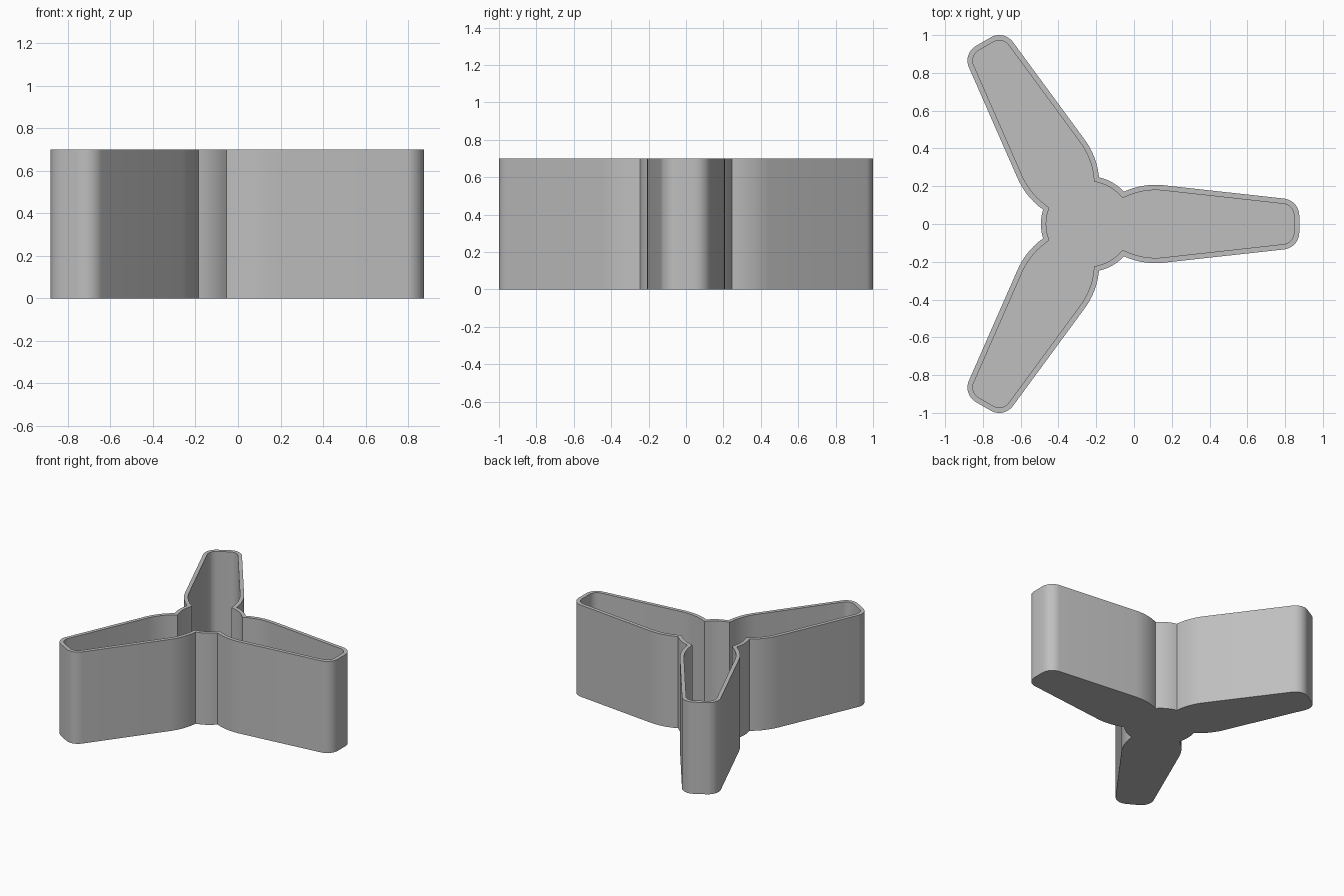
import bpy, bmesh, math
from mathutils import Vector, Matrix

if "Cube" in bpy.data.objects:
    bpy.data.objects.remove(bpy.data.objects["Cube"])

HEIGHT, WALL, FLOOR = 0.70, 0.028, 0.03
HUB = Vector((-0.24, 0.0))
HUB_R, HUB_HALF = 0.253, math.radians(17.5)    # hub arc visible between arms
REACH, TIP_R, TIP_W = 1.115, 0.09, 0.045       # arm length, tip corner radius, corner offset


def arc(center, radius, a0, a1, n):
    return [Vector((center[0] + radius * math.cos(a0 + (a1 - a0) * i / n),
                    center[1] + radius * math.sin(a0 + (a1 - a0) * i / n)))
            for i in range(n + 1)]


def arm_half():
    """Upper half of one arm, from the tip back to the notch at the hub."""
    slope = math.atan2(0.110, 0.994)
    normal = Vector((math.sin(slope), math.cos(slope)))
    tip = arc((REACH - TIP_R, TIP_W), TIP_R, 0, math.pi / 2 - slope, 10)
    # Shoulder arc: tangent to the straight side and ending on the hub circle
    start = tip[-1] + Vector((-normal.y, normal.x)) * 0.64
    a = math.pi / 3 - HUB_HALF
    notch = Vector((math.cos(a), math.sin(a))) * HUB_R
    chord = notch - start
    radius = chord.length_squared / (-2 * chord.dot(normal))
    center = start - normal * radius
    end = notch - center
    return tip + arc(center, radius, math.pi / 2 - slope, math.atan2(end.y, end.x), 10)


def outline():
    upper = arm_half()
    lower = [Vector((p.x, -p.y)) for p in reversed(upper)]
    hub = arc((0, 0), HUB_R, math.pi / 3 - HUB_HALF, math.pi / 3 + HUB_HALF, 6)[1:-1]
    points = []
    for k in range(3):
        turn = Matrix.Rotation(k * math.tau / 3, 2)
        points += [HUB + turn @ p for p in lower + upper + hub]
    return points


def inset(points, d):
    """Mitred inward offset of a counter-clockwise outline."""
    result = []
    for i, p in enumerate(points):
        e0 = (p - points[i - 1]).normalized()
        e1 = (points[(i + 1) % len(points)] - p).normalized()
        n0, n1 = Vector((-e0.y, e0.x)), Vector((-e1.y, e1.x))
        result.append(p + (n0 + n1) * d / (1 + n0.dot(n1)))
    return result


# Three-armed open tray: outer wall, rim, inner wall, floor and underside
outer = outline()
inner = inset(outer, WALL)
bm = bmesh.new()
rings = [[bm.verts.new((p.x, p.y, z)) for p in pts]
         for pts, z in ((outer, 0), (outer, HEIGHT), (inner, HEIGHT), (inner, FLOOR))]
count = len(outer)
for low, high in zip(rings, rings[1:]):
    for i in range(count):
        j = (i + 1) % count
        bm.faces.new((low[i], low[j], high[j], high[i]))
bm.faces.new(rings[0][::-1])
bm.faces.new(rings[3])
bm.normal_update()

mesh = bpy.data.meshes.new("three_arm_tray")
bm.to_mesh(mesh)
bm.free()
tray = bpy.data.objects.new("three_arm_tray", mesh)
bpy.context.collection.objects.link(tray)

grey = bpy.data.materials.new("plain grey")
grey.diffuse_color = (0.52, 0.52, 0.52, 1)
grey.use_nodes = True
grey.node_tree.nodes["Principled BSDF"].inputs["Base Color"].default_value = grey.diffuse_color
mesh.materials.append(grey)

bpy.context.view_layer.objects.active = tray
tray.select_set(True)
bpy.ops.object.shade_smooth_by_angle(angle=math.radians(25))
